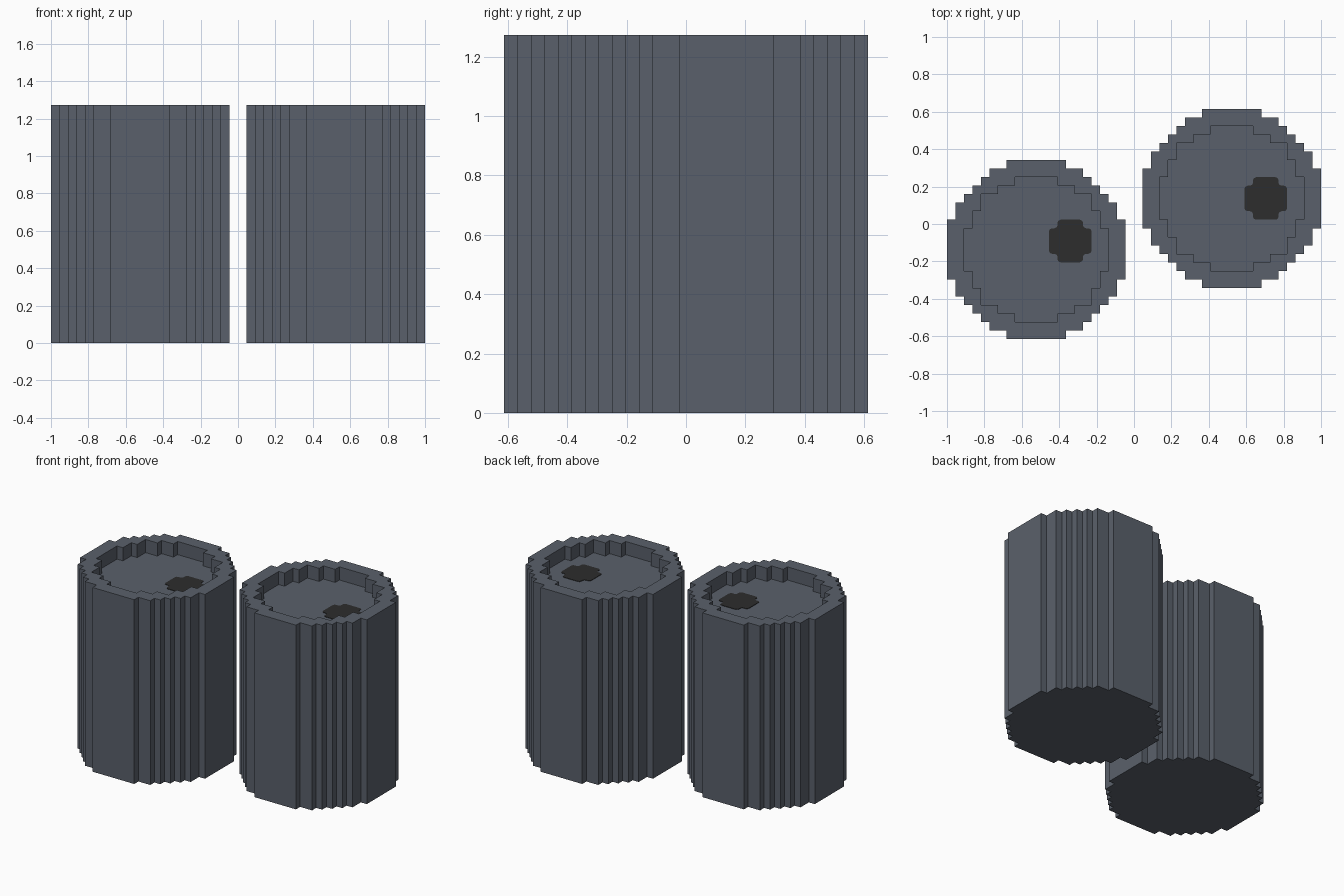
import bpy
import bmesh

default = bpy.data.objects.get("Cube")
if default:
    bpy.data.objects.remove(default, do_unlink=True)

U = 1 / 22                      # one grid step of the stepped outlines
HEIGHT, RECESS = 28 * U, 2 * U

# Corner points (half width, half depth) of one quadrant, in grid steps
WALL = [(3.5, 10.5), (5.5, 9.5), (6.5, 8.5), (7.5, 7.5), (8.5, 6.5), (9.5, 5.5), (10.5, 3.5)]
LID = [(2.5, 8.5), (4.5, 7.5), (6.5, 6.5), (7.5, 4.5), (8.5, 2.5)]
HOLE = [(1.5, 2.5), (2.5, 1.5)]


def material(name, color):
    mat = bpy.data.materials.new(name)
    mat.use_nodes = True
    mat.diffuse_color = (*color, 1)
    bsdf = next(n for n in mat.node_tree.nodes if n.type == 'BSDF_PRINCIPLED')
    bsdf.inputs["Base Color"].default_value = (*color, 1)
    return mat


def stepped_outline(steps):
    """Turn quadrant corners into a full staircase loop by quarter turns."""
    quad = [steps[0]]
    for a, b in zip(steps, steps[1:]):
        quad += [(a[0], b[1]), b]
    loop = []
    for _ in range(4):
        loop += quad
        quad = [(y, -x) for x, y in quad]
    return loop


def prism(name, steps, center, z0, z1, mat, rounding=0):
    """Extrude a stepped outline upwards, optionally with rounded corners."""
    bm = bmesh.new()
    verts = [bm.verts.new((x * U, y * U, 0)) for x, y in stepped_outline(steps)]
    bm.faces.new(verts)
    if rounding:
        bmesh.ops.bevel(bm, geom=bm.verts[:], offset=rounding, segments=2,
                        profile=0.5, affect='VERTICES')
    ext = bmesh.ops.extrude_face_region(bm, geom=bm.faces[:])
    top = [g for g in ext["geom"] if isinstance(g, bmesh.types.BMVert)]
    bmesh.ops.translate(bm, verts=top, vec=(0, 0, z1 - z0))
    bmesh.ops.recalc_face_normals(bm, faces=bm.faces[:])
    mesh = bpy.data.meshes.new(name)
    bm.to_mesh(mesh)
    bm.free()
    mesh.materials.append(mat)
    obj = bpy.data.objects.new(name, mesh)
    obj.location = (center[0] * U, center[1] * U, z0)
    bpy.context.collection.objects.link(obj)
    return obj


metal = material("slate grey", (0.102, 0.118, 0.147))
dark = material("charcoal", (0.026, 0.026, 0.026))


def can(side, center, hole_offset):
    # Solid body with the sunken lid cut out of its top
    body = prism(side + "_can_body", WALL, center, 0, HEIGHT, metal)
    cutter = prism(side + "_lid_cutter", LID, center, HEIGHT - RECESS, HEIGHT + U, metal)
    cutter.hide_render = True
    cut = body.modifiers.new("lid_recess", 'BOOLEAN')
    cut.operation = 'DIFFERENCE'
    cut.solver = 'EXACT'
    cut.object = cutter
    bpy.context.view_layer.update()
    bpy.context.view_layer.objects.active = body
    bpy.ops.object.modifier_apply(modifier=cut.name)
    bpy.data.objects.remove(cutter, do_unlink=True)
    # Dark drinking hole as a thin plate on the lid
    spot = (center[0] + hole_offset[0], center[1] + hole_offset[1])
    floor = HEIGHT - RECESS
    prism(side + "_drinking_hole", HOLE, spot, floor - 0.002, floor + 0.003, dark, 0.35 * U)


can("right", (-11.5, -3), (4, 1))
can("left", (11.5, 3), (4, 0))
